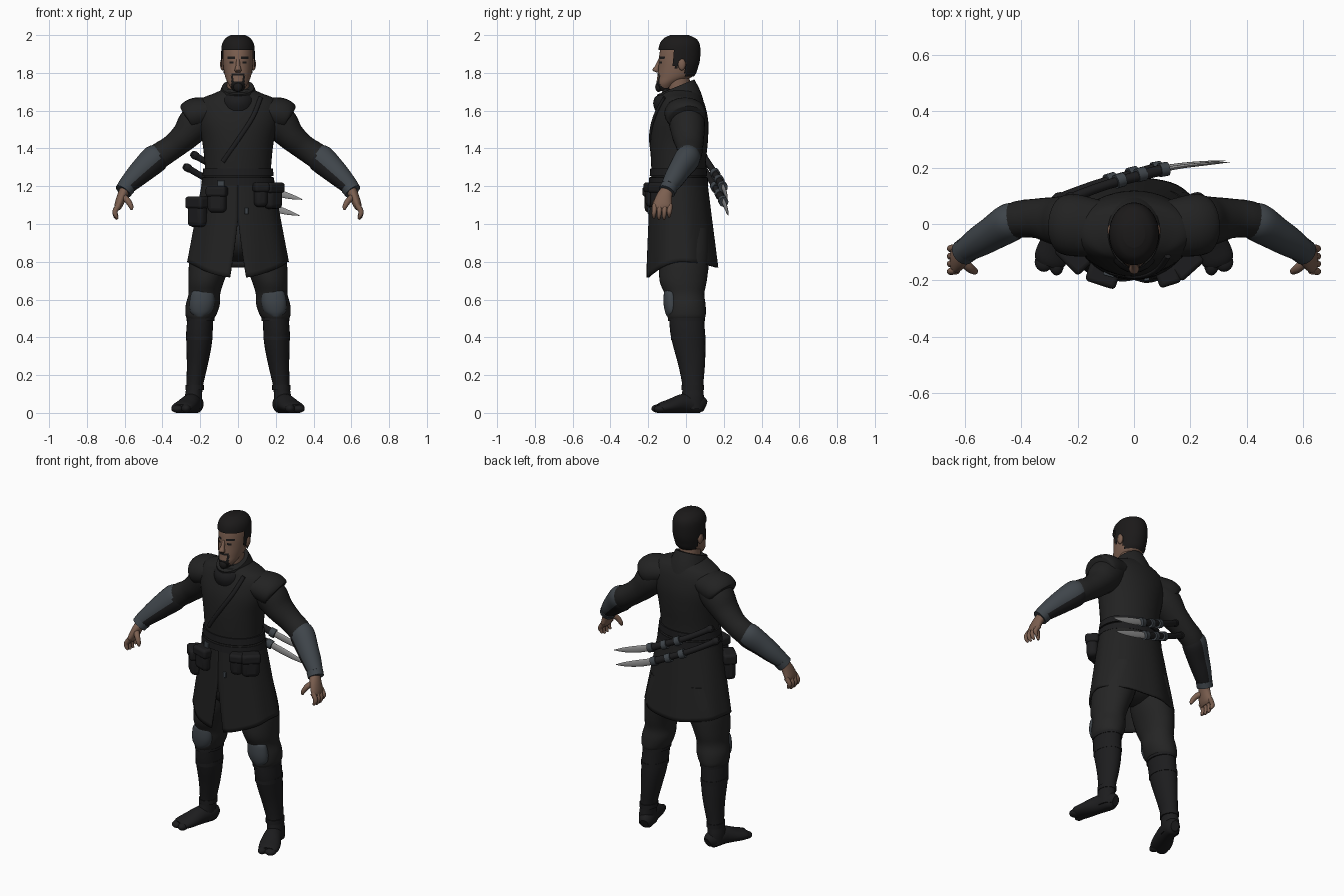
import bpy
import bmesh
from math import sin, cos, pi, radians
from mathutils import Vector, Matrix

default_cube = bpy.data.objects.get("Cube")
if default_cube:
    bpy.data.objects.remove(default_cube, do_unlink=True)


def material(name, red, green, blue):
    mat = bpy.data.materials.new(name)
    mat.use_nodes = True
    colour = (red, green, blue, 1)
    mat.diffuse_color = colour
    shader = mat.node_tree.nodes["Principled BSDF"]
    shader.inputs["Base Color"].default_value = colour
    shader.inputs["Roughness"].default_value = .8
    return mat


cloth = material("black cloth", .016, .016, .016)
trouser = material("trouser cloth", .018, .018, .018)
leather = material("dark leather", .012, .012, .013)
hair = material("black hair", .011, .01, .01)
skin = material("skin", .2, .115, .08)
armour = material("grey armour", .05, .06, .07)
steel = material("steel", .3, .3, .3)

parts = []
X, Y, Z = Vector((1, 0, 0)), Vector((0, 1, 0)), Vector((0, 0, 1))


def finish(name, bm, colours, mirror=False, paint=None):
    """Turn a bmesh into an object, colouring its faces by a rule."""
    bmesh.ops.recalc_face_normals(bm, faces=bm.faces)
    bm.normal_update()
    if paint:
        for face in bm.faces:
            face.material_index = int(paint(face.calc_center_median(), face.normal))
    mesh = bpy.data.meshes.new(name)
    bm.to_mesh(mesh)
    bm.free()
    for mat in colours:
        mesh.materials.append(mat)
    obj = bpy.data.objects.new(name, mesh)
    bpy.context.collection.objects.link(obj)
    if mirror:
        obj.modifiers.new("Mirror", "MIRROR")
    parts.append(obj)
    return obj


def spline(rings, steps):
    """Catmull-Rom interpolation of ring centres and half sizes."""
    result = []
    last = len(rings) - 1
    for i in range(last):
        around = rings[max(i - 1, 0)], rings[i], rings[i + 1], rings[min(i + 2, last)]
        for step in range(steps):
            t = step / steps
            result.append([b + .5 * t * (c - a + t * (2 * a - 5 * b + 4 * c - d
                          + t * (3 * (b - c) + d - a))) for a, b, c, d in zip(*around)])
    result.append(list(rings[last]))
    return result


def sweep(name, rings, *colours, ref=None, sides=24, steps=4, mirror=False,
          paint=None, keep=None):
    """Skin rings (x, y, z, half width, half depth); level unless ref is given."""
    samples = spline(rings, steps)
    centres = [Vector(s[:3]) for s in samples]
    bm = bmesh.new()
    loops = []
    for i, (centre, sample) in enumerate(zip(centres, samples)):
        across, deep = X, Y
        if ref:
            along = centres[min(i + 1, len(centres) - 1)] - centres[max(i - 1, 0)]
            across = along.cross(ref).normalized()
            deep = across.cross(along).normalized()
        loop = []
        for k in range(sides):
            angle = 2 * pi * k / sides
            p = centre + across * sample[3] * cos(angle) + deep * sample[4] * sin(angle)
            p.z = max(p.z, 0)
            loop.append(bm.verts.new(p))
        loops.append(loop)
    for low, high in zip(loops, loops[1:]):
        for k in range(sides):
            j = (k + 1) % sides
            bm.faces.new((low[k], low[j], high[j], high[k]))
    bm.faces.new(loops[0])
    bm.faces.new(loops[-1])
    if keep:
        unwanted = [f for f in bm.faces if not keep(f.calc_center_median())]
        bmesh.ops.delete(bm, geom=unwanted, context="FACES")
    return finish(name, bm, colours, mirror, paint)


def ball(name, centre, radii, colour, mirror=False):
    bm = bmesh.new()
    shape = Matrix.Translation(centre) @ Matrix.Diagonal((*radii, 1))
    bmesh.ops.create_uvsphere(bm, u_segments=16, v_segments=10, radius=1, matrix=shape)
    return finish(name, bm, [colour], mirror)


def block(name, centre, size, colour, turn=0, bevel=.015):
    bm = bmesh.new()
    shape = (Matrix.Translation(centre) @ Matrix.Rotation(radians(turn), 4, "Z")
             @ Matrix.Diagonal((*size, 1)))
    bmesh.ops.create_cube(bm, size=1, matrix=shape)
    obj = finish(name, bm, [colour])
    modifier = obj.modifiers.new("Bevel", "BEVEL")
    modifier.width, modifier.segments = bevel, 3
    return obj


# Head, with brows, eyes, moustache and beard as painted faces
def face_hair(c, n):
    x, z = abs(c.x), c.z
    if c.y > -.09:
        return False
    beard = z < 1.752 and x < .03
    moustache = 1.785 < z < 1.8 and x < .035
    strand = .025 < x < .036 and z < 1.79
    brow = 1.872 < z < 1.885 and .012 < x < .055
    eye = 1.85 < z < 1.86 and .02 < x < .045
    return beard or moustache or strand or brow or eye


def has_hair(c):
    top = c.z > 1.925
    temple = c.y > -.05 and c.z > 1.865
    sideburn = -.065 < c.y < -.04 and c.z > 1.825
    return top or temple or sideburn or (c.y > -.005 and c.z > 1.78)


skull = [(0, -.11, 1.705, .025, .03), (0, -.1, 1.74, .05, .055), (0, -.06, 1.78, .068, .092),
         (0, -.045, 1.83, .077, .101), (0, -.038, 1.88, .08, .105),
         (0, -.034, 1.93, .077, .1), (0, -.033, 1.965, .06, .08), (0, -.035, 1.985, .03, .04)]
sweep("head", skull, skin, hair, sides=64, steps=8, paint=face_hair)
sweep("hair", [(x, y, z + .015 * (z > 1.9), w + .009, d + .008) for x, y, z, w, d in skull],
      hair, sides=48, steps=8, keep=has_hair)
sweep("nose", [(0, -.135, 1.875, .009, .01), (0, -.15, 1.84, .011, .012),
               (0, -.16, 1.815, .018, .018), (0, -.148, 1.803, .012, .01)], skin)
ball("ear", (.083, -.022, 1.845), (.012, .02, .032), skin, mirror=True)
ball("goatee", (0, -.145, 1.725), (.025, .018, .026), hair)
sweep("neck", [(0, -.03, 1.62, .06, .065), (0, -.045, 1.79, .058, .062)], skin)

# Coat body, collar and crossing lapel
sweep("coat_body", [(0, -.035, 1.715, .075, .085), (0, -.03, 1.69, .13, .1),
                    (0, -.025, 1.665, .19, .11), (0, -.025, 1.62, .22, .128),
                    (0, -.03, 1.54, .215, .148), (0, -.036, 1.44, .19, .152),
                    (0, -.04, 1.34, .178, .146), (0, -.04, 1.27, .176, .143),
                    (0, -.04, 1.18, .19, .15)], cloth, sides=40)
sweep("collar", [(0, -.015, 1.59, .14, .12), (0, -.03, 1.66, .11, .115),
                 (0, -.055, 1.725, .085, .107)], cloth, ref=Y, sides=32)
sweep("scarf", [(0, -.05, 1.64, .1, .12), (0, -.06, 1.67, .095, .118),
                (0, -.065, 1.695, .075, .095)], leather, ref=Y)
sweep("lapel_edge", [(.12, -.115, 1.67, .012, .008), (.08, -.166, 1.57, .012, .008),
                     (.01, -.188, 1.46, .012, .008), (-.08, -.172, 1.33, .012, .008)],
      leather, ref=Y)
sweep("shoulder_cap", [(.13, -.015, 1.6, .07, .1), (.21, -.005, 1.585, .086, .11),
                       (.25, .003, 1.572, .083, .105), (.262, .005, 1.565, .07, .09)],
      cloth, ref=Y, mirror=True)

# Flared coat skirt, split at the front
bm = bmesh.new()
rows, cols, grid = 20, 72, []
for r in range(rows + 1):
    v = r / rows
    gap = max(0, v - .42) * .28
    line = []
    for k in range(cols + 1):
        angle = gap - pi / 2 + k / cols * (2 * pi - 2 * gap)
        s = sin(angle)
        hem = .8 - .085 * max(0, -s) ** 2 - .03 * max(0, s) ** 2
        fold = 1 + .015 * v * sin(8 * angle)
        line.append(bm.verts.new(((.185 + .083 * v) * cos(angle) * fold,
                                  -.04 + .02 * v + (.15 + .04 * v) * s * fold,
                                  1.25 + (hem - 1.25) * v)))
    grid.append(line)
for low, high in zip(grid, grid[1:]):
    for k in range(cols):
        bm.faces.new((low[k], low[k + 1], high[k + 1], high[k]))
skirt = finish("coat_skirt", bm, [cloth])
shell = skirt.modifiers.new("Solidify", "SOLIDIFY")
shell.thickness = .01

# Belt, buckle and pouches
for name, z, grow in (("belt", 1.225, 0), ("upper_belt", 1.275, -.006)):
    sweep(name, [(0, -.04, z - .02, .195 + grow, .158 + grow),
                 (0, -.04, z + .02, .19 + grow, .155 + grow)], leather, sides=40, steps=1)
block("buckle", (-.09, -.18, 1.21), (.04, .012, .04), armour, -16, .004)
block("belt_ring", (.045, -.196, 1.07), (.02, .012, .035), armour, 6, .004)
for x, y, z, wide, tall, turn in ((-.215, -.115, 1.065, .11, .16, -45),
                                  (-.11, -.18, 1.13, .1, .14, -18),
                                  (.12, -.18, 1.155, .07, .13, 18),
                                  (.185, -.14, 1.15, .1, .14, 42)):
    block("pouch", (x, y, z), (wide, .065, tall), leather, turn, .025)
    block("pouch_flap", (x, y, z + tall * .3), (wide + .012, .078, tall * .4), leather, turn)

# Sleeves and bracers
sweep("sleeve", [(.15, -.01, 1.59, .08, .09), (.22, .005, 1.535, .095, .095),
                 (.28, .012, 1.465, .076, .085), (.35, .02, 1.405, .066, .07),
                 (.43, .01, 1.35, .067, .064), (.54, -.055, 1.25, .052, .05),
                 (.595, -.092, 1.19, .036, .036)], cloth, ref=Y, mirror=True)
sweep("bracer", [(.41, .02, 1.37, .062, .058), (.44, .006, 1.345, .075, .068),
                 (.5, -.032, 1.29, .067, .06), (.55, -.062, 1.242, .057, .054),
                 (.597, -.092, 1.195, .045, .043)], leather, armour, ref=Y, mirror=True,
      paint=lambda c, n: n.x + n.z > -.2)
sweep("wrist_cuff", [(.59, -.088, 1.197, .048, .046), (.608, -.102, 1.172, .046, .046)],
      armour, ref=Y, steps=1, mirror=True)

# Hands
sweep("palm", [(.595, -.095, 1.19, .028, .03), (.615, -.115, 1.145, .026, .042),
               (.632, -.125, 1.1, .022, .05), (.64, -.125, 1.08, .015, .046)],
      skin, ref=Y, mirror=True)
for i in range(4):
    y = -.165 + .027 * i
    drop = .012 * (i == 3) + .006 * (i == 0)
    sweep("finger", [(.63, y, 1.1, .015, .014), (.65, y - .003, 1.07, .014, .013),
                     (.648, y - .005, 1.042 + drop, .012, .011),
                     (.638, y - .005, 1.025 + drop, .006, .006)],
          skin, ref=Y, sides=12, mirror=True)
sweep("thumb", [(.61, -.13, 1.145, .018, .018), (.585, -.155, 1.125, .016, .016),
                (.567, -.167, 1.095, .013, .013), (.562, -.17, 1.075, .006, .006)],
      skin, ref=Y, sides=12, mirror=True)

# Trousers, boots, straps and knee pads
ball("trouser_seat", (0, -.01, .93), (.2, .14, .13), trouser)
sweep("trouser_leg", [(.11, -.01, .98, .1, .13), (.14, -.01, .82, .115, .133),
                      (.168, -.015, .7, .095, .125), (.178, -.008, .63, .084, .105),
                      (.187, 0, .57, .09, .104), (.197, .002, .515, .08, .102),
                      (.2, .002, .49, .062, .09)], trouser, sides=32, mirror=True)
sweep("boot_leg", [(.197, .002, .53, .068, .092), (.204, .008, .43, .07, .092),
                   (.207, .018, .35, .066, .085), (.216, .03, .25, .055, .07),
                   (.23, .036, .14, .044, .055), (.236, .035, .08, .046, .06),
                   (.236, .035, .02, .045, .06)], leather, mirror=True)
for x, y, z, w, d in ((.198, .003, .5, .074, .097), (.205, .012, .4, .071, .092),
                      (.23, .036, .135, .049, .06)):
    sweep("boot_strap", [(x, y, z + .013, w, d), (x, y, z - .013, w, d)],
          leather, steps=1, mirror=True)
sweep("foot", [(.218, .1, .035, .025, .03), (.225, .07, .045, .044, .05),
               (.248, -.01, .05, .05, .052), (.278, -.08, .036, .06, .038),
               (.298, -.125, .028, .058, .03), (.306, -.145, .024, .045, .022)],
      leather, ref=Z, mirror=True)
ball("big_toe", (.275, -.145, .023), (.026, .038, .023), leather, mirror=True)
ball("outer_toes", (.32, -.135, .021), (.033, .035, .021), leather, mirror=True)
sweep("knee_pad", [(.183, -.08, .65, .045, .03), (.187, -.08, .635, .06, .037),
                   (.191, -.077, .58, .066, .042), (.196, -.073, .535, .056, .038),
                   (.2, -.07, .51, .03, .03)], armour, mirror=True)

# Two curved short swords across the back of the waist
for start, tip in ((Vector((-.24, .085, 1.37)), Vector((.34, .22, 1.13))),
                   (Vector((-.28, .085, 1.305)), Vector((.325, .225, 1.045)))):
    def rod(name, stations, colour, sides=16):
        """Stations are (fraction along sword, thickness, height)."""
        path = []
        for f, w, d in stations:
            p = start.lerp(tip, f) + Vector((0, .03, -.03)) * sin(pi * f)
            path.append((*p, w, d))
        sweep(name, path, colour, ref=Z, sides=sides)

    rod("sword_grip", [(0, .018, .018), (.25, .017, .017), (.6, .02, .022)], leather)
    rod("sword_pommel", [(-.01, .014, .014), (.015, .022, .022), (.04, .02, .02)], leather)
    for f in (.3, .43, .57):
        rod("sword_band", [(f, .025, .027), (f + .05, .025, .027)], armour)
    rod("sword_blade", [(.56, .008, .018), (.72, .007, .021), (.88, .005, .015),
                        (1, .001, .002)], steel)

# Smooth shading with sharp edges kept
bpy.ops.object.select_all(action="DESELECT")
for part in parts:
    part.select_set(True)
bpy.context.view_layer.objects.active = parts[0]
bpy.ops.object.shade_smooth_by_angle(angle=radians(40))
